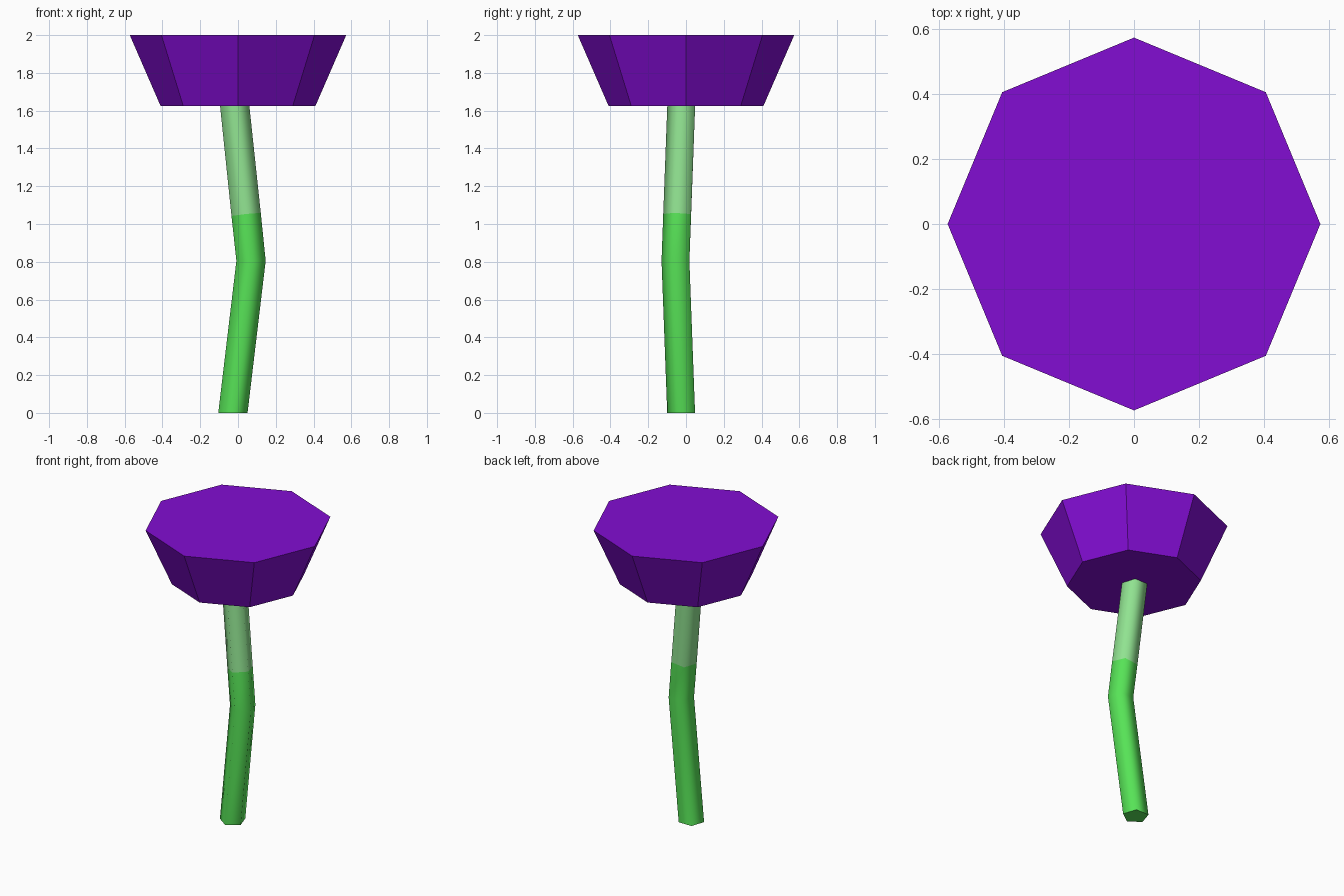
import bpy, bmesh, math
from mathutils import Vector

if "Cube" in bpy.data.objects:
    bpy.data.objects.remove(bpy.data.objects["Cube"])


def material(name, color):
    m = bpy.data.materials.new(name)
    m.diffuse_color = (*color, 1)
    m.use_nodes = True
    m.node_tree.nodes["Principled BSDF"].inputs["Base Color"].default_value = m.diffuse_color
    return m


purple = material("purple", (0.223, 0.004, 0.645))
green = material("green", (0.095, 0.768, 0.095))
light_green = material("light green", (0.283, 0.768, 0.283))


def loft(name, rings, sides, start, mat, smooth):
    """Skin rings of (centre, radius, slope_x, slope_y) and cap both ends."""
    bm = bmesh.new()
    loops = []
    for c, r, sx, sy in rings:
        loop = []
        for i in range(sides):
            a = start + math.tau * i / sides
            dx, dy = r * math.cos(a), r * math.sin(a)
            loop.append(bm.verts.new(Vector(c) + Vector((dx, dy, sx * dx + sy * dy))))
        loops.append(loop)
    for low, high in zip(loops, loops[1:]):
        for i in range(sides):
            j = (i + 1) % sides
            f = bm.faces.new((low[i], low[j], high[j], high[i]))
            f.smooth = smooth
    bm.faces.new(loops[0][::-1])
    bm.faces.new(loops[-1])
    mesh = bpy.data.meshes.new(name)
    bm.to_mesh(mesh)
    bm.free()
    mesh.materials.append(mat)
    ob = bpy.data.objects.new(name, mesh)
    bpy.context.collection.objects.link(ob)
    # keep the flat end caps crisp
    for e in mesh.edges:
        if smooth and all(v < sides or v >= sides * (len(rings) - 1) for v in e.vertices):
            if abs(e.vertices[0] - e.vertices[1]) < sides:
                e.use_edge_sharp = True
    return ob


# bent five-sided stem, with the colour change cut square to the upper length
R = 0.0815
V = -math.pi / 2
seam = ((0.043, -0.039, 1.05), R, 0.107, -0.037)
loft("lower_stem", [((-0.027, -0.018, 0), R, 0, 0),
                    ((0.069, -0.048, 0.805), R, 0, 0), seam], 5, V, green, True)
loft("upper_stem", [seam, ((-0.019, -0.017, 1.64), R, 0, 0)], 5, V, light_green, True)

# eight-sided flower head, wider at the top
loft("flower_head", [((0, 0, 1.625), 0.41, 0, 0),
                     ((0, 0, 2.0), 0.573, 0, 0)], 8, 0, purple, False)
